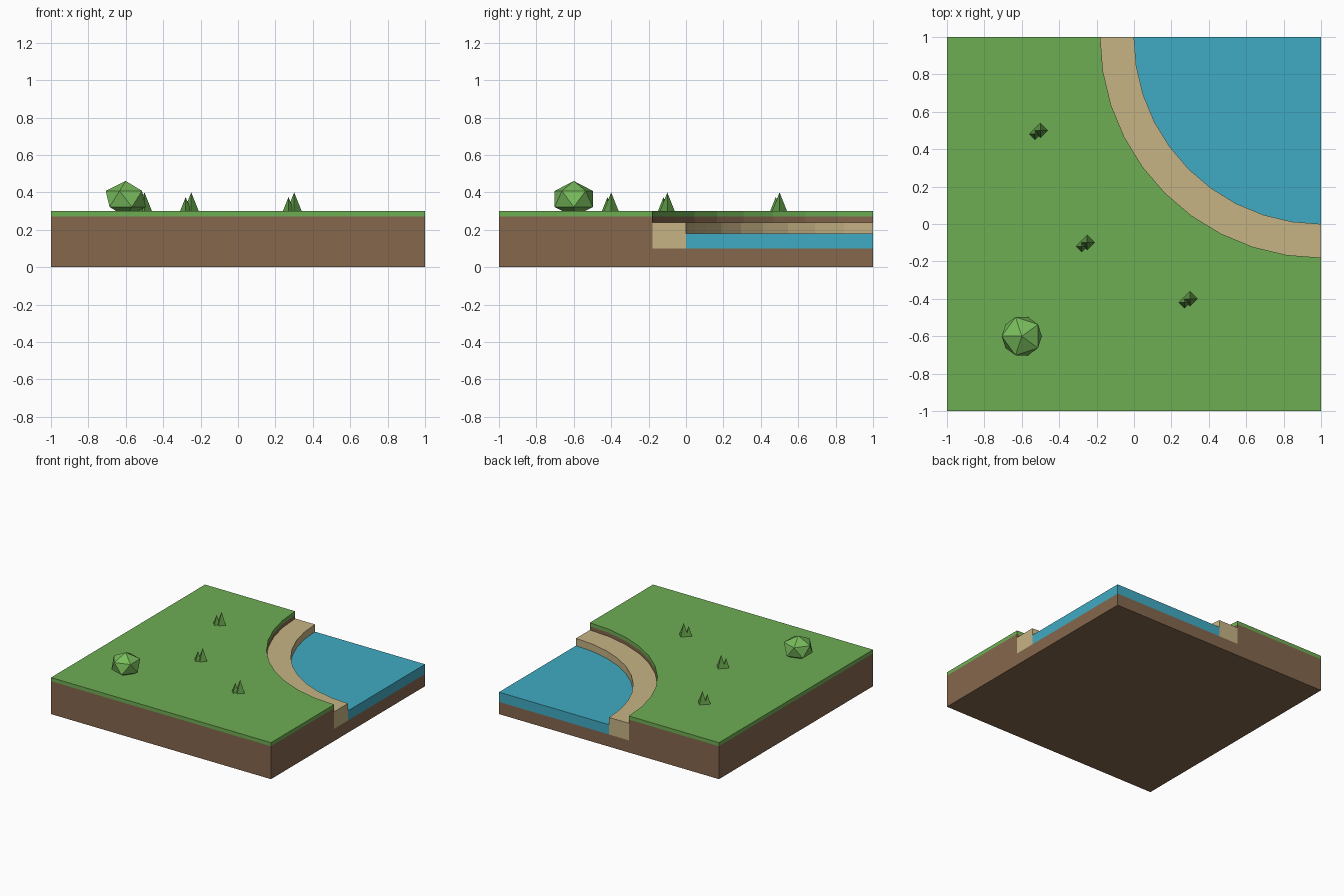
import bpy, bmesh, math
from mathutils import Matrix

if "Cube" in bpy.data.objects:
    bpy.data.objects.remove(bpy.data.objects["Cube"])


def material(name, rgb):
    # sRGB 0-255 to linear
    lin = [((c / 255 + 0.055) / 1.055) ** 2.4 for c in rgb]
    m = bpy.data.materials.new(name)
    m.diffuse_color = (*lin, 1)
    m.use_nodes = True
    m.node_tree.nodes["Principled BSDF"].inputs["Base Color"].default_value = m.diffuse_color
    return m


GRASS = material("grass green", (111, 174, 84))
DIRT = material("dirt brown", (133, 103, 77))
SAND = material("sand tan", (199, 180, 133))
WATER = material("water blue", (64, 170, 194))
LEAF = material("leaf green", (120, 188, 92))
BLADE = material("blade green", (92, 148, 68))


def finish(bm, name, mat):
    bmesh.ops.recalc_face_normals(bm, faces=bm.faces)
    me = bpy.data.meshes.new(name)
    bm.to_mesh(me)
    bm.free()
    me.materials.append(mat)
    ob = bpy.data.objects.new(name, me)
    bpy.context.collection.objects.link(ob)
    return ob


def prism(name, outline, z0, z1, mat):
    bm = bmesh.new()
    face = bm.faces.new([bm.verts.new((x, y, z0)) for x, y in outline])
    top = bmesh.ops.extrude_face_region(bm, geom=[face], use_keep_orig=True)["geom"]
    verts = [v for v in top if isinstance(v, bmesh.types.BMVert)]
    bmesh.ops.translate(bm, verts=verts, vec=(0, 0, z1 - z0))
    return finish(bm, name, mat)


def arc(r, n=10):
    # Quarter arc round the back right corner, from the back edge to the right edge
    return [(1 - r * math.cos(a), 1 - r * math.sin(a))
            for a in (math.pi / 2 * i / n for i in range(n + 1))]


shore, bank = arc(1.0), arc(1.18)
land = [(-1, 1), (-1, -1), (1, -1)] + bank[::-1]

# Ground layers, sandy shore and water
prism("dirt_land", land, 0, 0.27, DIRT)
prism("grass_layer", land, 0.27, 0.30, GRASS)
prism("dirt_bed", bank + [(1, 1)], 0, 0.10, DIRT)
prism("sand_shore", bank + shore[::-1], 0.10, 0.24, SAND)
prism("water", shore + [(1, 1)], 0.10, 0.18, WATER)

# Bush: a slightly flattened icosahedron
bm = bmesh.new()
place = (Matrix.Translation((-0.6, -0.6, 0.365)) @ Matrix.Rotation(math.pi, 4, 'Z')
         @ Matrix.Diagonal((0.12, 0.12, 0.096, 1)))
bmesh.ops.create_icosphere(bm, subdivisions=1, radius=1, matrix=place)
finish(bm, "bush", LEAF)

# Grass tufts: a tall and a short four-sided spike each
for i, (x, y) in enumerate([(-0.5, 0.5), (-0.25, -0.1), (0.3, -0.4)], 1):
    bm = bmesh.new()
    for dx, dy, r, h in [(0, 0, 0.04, 0.10), (-0.03, -0.02, 0.03, 0.075)]:
        bmesh.ops.create_cone(bm, cap_ends=True, segments=4, radius1=r, radius2=0, depth=h,
                              matrix=Matrix.Translation((x + dx, y + dy, 0.30 + h / 2)))
    bmesh.ops.remove_doubles(bm, verts=bm.verts, dist=0.0001)
    finish(bm, f"grass_tuft_{i}", BLADE)
